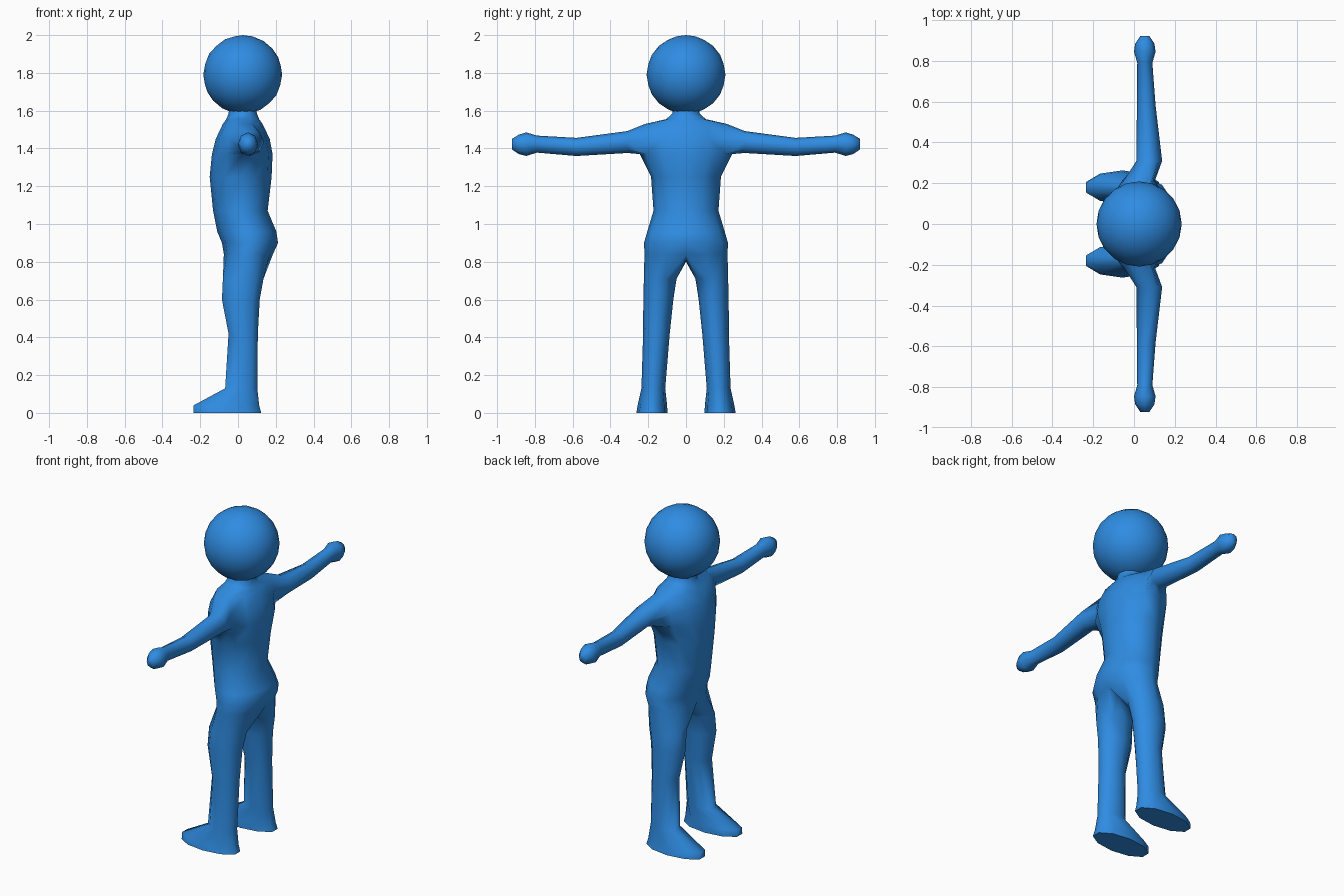
import bpy, bmesh
from math import pi, sin, cos, radians

if "Cube" in bpy.data.objects:
    bpy.data.objects.remove(bpy.data.objects["Cube"])

blue = bpy.data.materials.new("blue")
blue.use_nodes = True
COLOUR = (0.028, 0.262, 0.76, 1)
blue.diffuse_color = COLOUR
blue.node_tree.nodes["Principled BSDF"].inputs["Base Color"].default_value = COLOUR

bm = bmesh.new()


def bridge(a, b, closed=True):
    """Join two loops of equal length with quads."""
    n = len(a)
    return [bm.faces.new((a[i], a[(i + 1) % n], b[(i + 1) % n], b[i]))
            for i in range(n if closed else n - 1)]


# Torso half: open arcs from chest to back (height, chest x, back x, half width)
TORSO = [
    (0.84, -0.075, 0.185, 0.22), (0.90, -0.085, 0.212, 0.222),
    (0.96, -0.11, 0.203, 0.205), (1.07, -0.132, 0.157, 0.172),
    (1.25, -0.15, 0.178, 0.185), (1.37, -0.138, 0.183, 0.245),
    (1.45, -0.118, 0.168, 0.252), (1.53, -0.08, 0.13, 0.215),
    (1.555, -0.062, 0.112, 0.105), (1.585, -0.05, 0.1, 0.072),
    (1.63, -0.045, 0.095, 0.07),
]
ARMPIT = 5
rows = []
for z, front, back, width in TORSO:
    mid, r = (front + back) / 2, (back - front) / 2
    rows.append([bm.verts.new((mid - r * cos(pi * i / 6),
                               width * sin(pi * i / 6) if 0 < i < 6 else 0, z))
                 for i in range(7)])
for j in range(len(rows) - 1):
    for i in range(6):
        if j in (ARMPIT, ARMPIT + 1) and i in (2, 3):
            continue  # opening for the arm
        bm.faces.new((rows[j][i], rows[j][i + 1], rows[j + 1][i + 1], rows[j + 1][i]))

# Arm and hand: rings along y (y, x centre, x radius, bottom z, top z)
low, mid_row, top = rows[ARMPIT:ARMPIT + 3]
loop = [low[2], low[3], low[4], mid_row[4], top[4], top[3], top[2], mid_row[2]]
ARM = [
    (0.31, 0.075, 0.063, 1.376, 1.492), (0.58, 0.06, 0.046, 1.36, 1.456),
    (0.79, 0.053, 0.037, 1.378, 1.468), (0.845, 0.053, 0.053, 1.36, 1.485),
    (0.885, 0.053, 0.047, 1.37, 1.473), (0.922, 0.053, 0.022, 1.395, 1.45),
]
for y, cx, rx, bottom, peak in ARM:
    ring = [bm.verts.new((cx + rx * cos(radians(225 + 45 * k)), y,
                          (bottom + peak) / 2 + (peak - bottom) / 2 * sin(radians(225 + 45 * k))))
            for k in range(8)]
    bridge(loop, ring)
    loop = ring
bm.faces.new(loop)

# Leg and foot: the hip arc is closed under the crotch, then lofted downwards
# (height, front x, back x, inner y, outer y)
crotch = [bm.verts.new((x, 0, z)) for x, z in ((0.12, 0.81), (0.05, 0.8), (-0.02, 0.8))]
loop = rows[0] + crotch
LEG = [
    (0.71, -0.08, 0.135, 0.05, 0.223), (0.60, -0.085, 0.115, 0.067, 0.226),
    (0.42, -0.05, 0.105, 0.086, 0.227), (0.13, -0.068, 0.102, 0.11, 0.236),
    (0.04, -0.235, 0.112, 0.1, 0.256), (0.0, -0.235, 0.123, 0.098, 0.263),
]
for z, front, back, inner, outer in LEG:
    cx, rx = (front + back) / 2, (back - front) / 2 / cos(radians(18))
    cy, ry = (inner + outer) / 2, (outer - inner) / 2
    ring = [bm.verts.new((cx - rx * cos(radians(36 * k - 18)),
                          cy + ry * sin(radians(36 * k - 18)), z)) for k in range(10)]
    bridge(loop, ring)
    loop = ring
bm.faces.new(loop)
bmesh.ops.recalc_face_normals(bm, faces=bm.faces)

mesh = bpy.data.meshes.new("body")
bm.to_mesh(mesh)
bm.free()
# An open half shell: make sure the chest side points outwards
if sum(p.normal.dot(p.center) * p.area for p in mesh.polygons if p.center.z < 0.6
       and p.center.y > 0.2) < 0:
    mesh.flip_normals()
body = bpy.data.objects.new("body", mesh)
bpy.context.collection.objects.link(body)
mirror = body.modifiers.new("mirror", "MIRROR")
mirror.use_axis = (False, True, False)
mirror.use_clip = True

# Head
bpy.ops.mesh.primitive_ico_sphere_add(subdivisions=3, radius=0.209, location=(0.025, 0, 1.791))
head = bpy.context.object
head.name = "head"

for obj, angle in ((body, 75), (head, 60)):
    obj.data.materials.append(blue)
    bpy.ops.object.select_all(action="DESELECT")
    obj.select_set(True)
    bpy.context.view_layer.objects.active = obj
    bpy.ops.object.shade_smooth_by_angle(angle=radians(angle))
